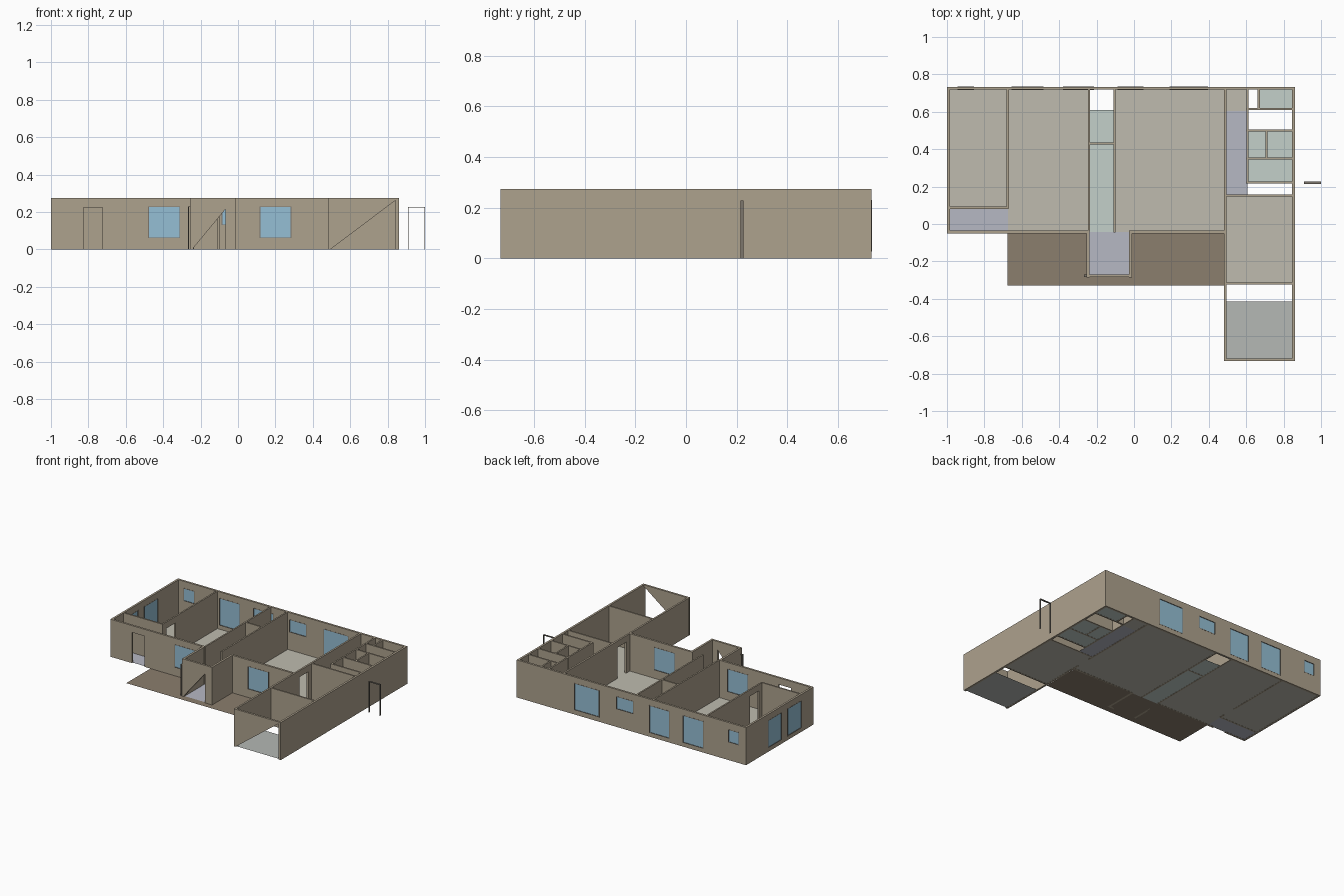
import bpy
from mathutils import Matrix

if "Cube" in bpy.data.objects:
    bpy.data.objects.remove(bpy.data.objects["Cube"])

H = 0.275          # wall height
OUT, INN = 0.015, 0.011   # outer and inner wall thickness


def mat(name, r, g, b):
    m = bpy.data.materials.new(name)
    m.diffuse_color = (r, g, b, 1)
    m.use_nodes = True
    m.node_tree.nodes["Principled BSDF"].inputs["Base Color"].default_value = m.diffuse_color
    return m


TAN = mat("wall_tan", 0.42, 0.36, 0.27)
FRAME = mat("frame_dark", 0.20, 0.18, 0.15)
GLASS = mat("glass_blue", 0.30, 0.52, 0.66)
STONE = mat("floor_stone", 0.52, 0.50, 0.43)
TEAL = mat("floor_tile", 0.55, 0.63, 0.59)
LAV = mat("floor_hall", 0.47, 0.48, 0.55)
GREY = mat("floor_garage", 0.46, 0.48, 0.46)
DECK = mat("deck_brown", 0.26, 0.21, 0.155)


def panel(name, axis, c, loops, thick, material):
    """Upright plate along x or y, centred on c; loops are outline then holes."""
    cu = bpy.data.curves.new(name, 'CURVE')
    cu.dimensions = '2D'
    cu.fill_mode = 'BOTH'
    cu.extrude = thick / 2
    for pts in loops:
        s = cu.splines.new('POLY')
        s.points.add(len(pts) - 1)
        for p, (u, v) in zip(s.points, pts):
            p.co = (u, v, 0, 1)
        s.use_cyclic_u = True
    tmp = bpy.data.objects.new(name + "_tmp", cu)
    bpy.context.collection.objects.link(tmp)
    dg = bpy.context.evaluated_depsgraph_get()
    me = bpy.data.meshes.new_from_object(tmp.evaluated_get(dg))
    bpy.data.objects.remove(tmp)
    if axis == 'x':
        m = Matrix(((1, 0, 0, 0), (0, 0, -1, c), (0, 1, 0, 0), (0, 0, 0, 1)))
    else:
        m = Matrix(((0, 0, 1, c), (1, 0, 0, 0), (0, 1, 0, 0), (0, 0, 0, 1)))
    me.transform(m)
    me.materials.clear()
    me.materials.append(material)
    for p in me.polygons:
        p.use_smooth = False
        p.material_index = 0
    ob = bpy.data.objects.new(name, me)
    bpy.context.collection.objects.link(ob)
    return ob


def rect(a, b, z0, z1):
    return [(a, z0), (b, z0), (b, z1), (a, z1)]


def wall(name, axis, c, a, b, thick=INN, notches=(), windows=()):
    """Wall from a to b; notches open the base, windows get frame and glass."""
    outline = [(a, 0)]
    for n in notches:
        outline += n
    outline += [(b, 0), (b, H), (a, H)]
    panel(name, axis, c, [outline] + [rect(*w) for w in windows], thick, TAN)
    for i, (u0, u1, z0, z1) in enumerate(windows):
        f = 0.004
        inner = rect(u0 + f, u1 - f, z0 + f, z1 - f)
        panel(f"{name}_window_frame_{i}", axis, c,
              [rect(u0, u1, z0, z1), inner], thick + 0.002, FRAME)
        panel(f"{name}_glass_{i}", axis, c, [inner], thick * 0.6, GLASS)


def door(a, b, h=0.228):
    return [(a, 0), (a, h), (b, h), (b, 0)]


def door_frame(name, c, a, b, h=0.228, w=0.004):
    outline = [(a, 0), (a + w, 0), (a + w, h - w), (b - w, h - w),
               (b - w, 0), (b, 0), (b, h), (a, h)]
    panel(name, 'x', c, [outline], 0.013, FRAME)


def floor(name, x0, x1, y0, y1, material, z=0.001):
    me = bpy.data.meshes.new(name)
    me.from_pydata([(x0, y0, z), (x1, y0, z), (x1, y1, z), (x0, y1, z)],
                   [], [(0, 1, 2, 3)])
    me.materials.append(material)
    bpy.context.collection.objects.link(bpy.data.objects.new(name, me))


# outer walls
wall("back_wall", 'x', 0.7255, -1, 0.86, OUT, windows=[
    (-0.945, -0.855, 0.13, 0.225), (-0.655, -0.485, 0.028, 0.23),
    (-0.38, -0.215, 0.028, 0.23), (-0.088, 0.052, 0.13, 0.225),
    (0.19, 0.395, 0.032, 0.23)])
wall("left_wall", 'y', -0.9925, -0.05, 0.733, OUT, windows=[
    (0.09, 0.25, 0.028, 0.23), (0.32, 0.48, 0.028, 0.23)])
wall("right_wall", 'y', 0.8525, -0.733, 0.733, OUT)
wall("front_left_wall", 'x', -0.043, -1, -0.238, OUT,
     [door(-0.825, -0.725, 0.225)], [(-0.48, -0.31, 0.06, 0.23)])
wall("front_middle_wall", 'x', -0.043, -0.025, 0.493, OUT,
     windows=[(0.115, 0.285, 0.06, 0.23)])

# entrance porch, with sloped opening
wall("porch_left_wall", 'y', -0.246, -0.285, -0.036, OUT)
wall("porch_right_wall", 'y', -0.018, -0.285, -0.036, OUT)
wall("porch_front_wall", 'x', -0.277, -0.2535, -0.0105, OUT,
     [[(-0.245, 0), (-0.067, 0.215), (-0.067, 0)]])
panel("porch_frame_left_post", 'x', -0.277, [rect(-0.267, -0.261, 0, 0.23)], 0.013, FRAME)
panel("porch_frame_top", 'x', -0.277, [rect(-0.267, -0.24, 0.226, 0.23)], 0.013, FRAME)

# garage front, with sloped opening
wall("garage_front_wall", 'x', -0.7255, 0.48, 0.86, OUT,
     [[(0.493, 0), (0.842, 0.262), (0.842, 0)]])
wall("wing_wall", 'y', 0.487, -0.733, 0.733, 0.013, [door(0.005, 0.11)])

# inner walls
wall("bedroom_side_wall", 'y', -0.675, 0.082, 0.72, notches=[door(0.128, 0.23)])
for name, axis, c, a, b in [
        ("bedroom_front_wall", 'x', 0.087, -0.99, -0.67),
        ("corridor_left_wall", 'y', -0.24, -0.04, 0.72),
        ("corridor_right_wall", 'y', -0.105, -0.045, 0.72),
        ("corridor_cross_wall", 'x', 0.43, -0.24, -0.105),
        ("hall_wall", 'y', 0.606, 0.217, 0.72),
        ("bath_wall_a", 'x', 0.614, 0.6, 0.85),
        ("bath_wall_b", 'x', 0.501, 0.6, 0.85),
        ("bath_wall_c", 'x', 0.35, 0.6, 0.85),
        ("bath_wall_d", 'x', 0.221, 0.6, 0.85),
        ("closet_divider", 'y', 0.667, 0.614, 0.72),
        ("bath_divider", 'y', 0.709, 0.35, 0.5),
        ("wing_room_back_wall", 'x', 0.152, 0.487, 0.85),
        ("wing_room_front_wall", 'x', -0.318, 0.487, 0.85)]:
    wall(name, axis, c, a, b)

# loose door frame beside the house
door_frame("side_door_frame", 0.221, 0.908, 1.0)

# floors
for name, x0, x1, y0, y1, m in [
        ("bedroom_floor", -0.99, -0.675, 0.087, 0.725, STONE),
        ("lobby_floor", -0.99, -0.675, -0.043, 0.087, LAV),
        ("left_room_floor", -0.675, -0.24, -0.043, 0.725, STONE),
        ("corridor_floor", -0.24, -0.105, -0.043, 0.43, TEAL),
        ("corridor_back_floor", -0.24, -0.105, 0.43, 0.61, TEAL),
        ("porch_floor", -0.246, -0.018, -0.277, -0.043, LAV),
        ("living_floor", -0.105, 0.487, -0.043, 0.725, STONE),
        ("hall_floor", 0.487, 0.606, 0.152, 0.605, LAV),
        ("hall_back_floor", 0.487, 0.606, 0.605, 0.725, STONE),
        ("closet_floor", 0.667, 0.85, 0.614, 0.725, TEAL),
        ("bath_floor", 0.606, 0.85, 0.35, 0.501, TEAL),
        ("wash_floor", 0.606, 0.85, 0.221, 0.35, TEAL),
        ("wing_room_floor", 0.487, 0.85, -0.318, 0.152, STONE),
        ("garage_floor", 0.487, 0.85, -0.725, -0.415, GREY)]:
    floor(name, x0, x1, y0, y1, m)
floor("deck", -0.675, 0.48, -0.33, -0.043, DECK, 0.0)
